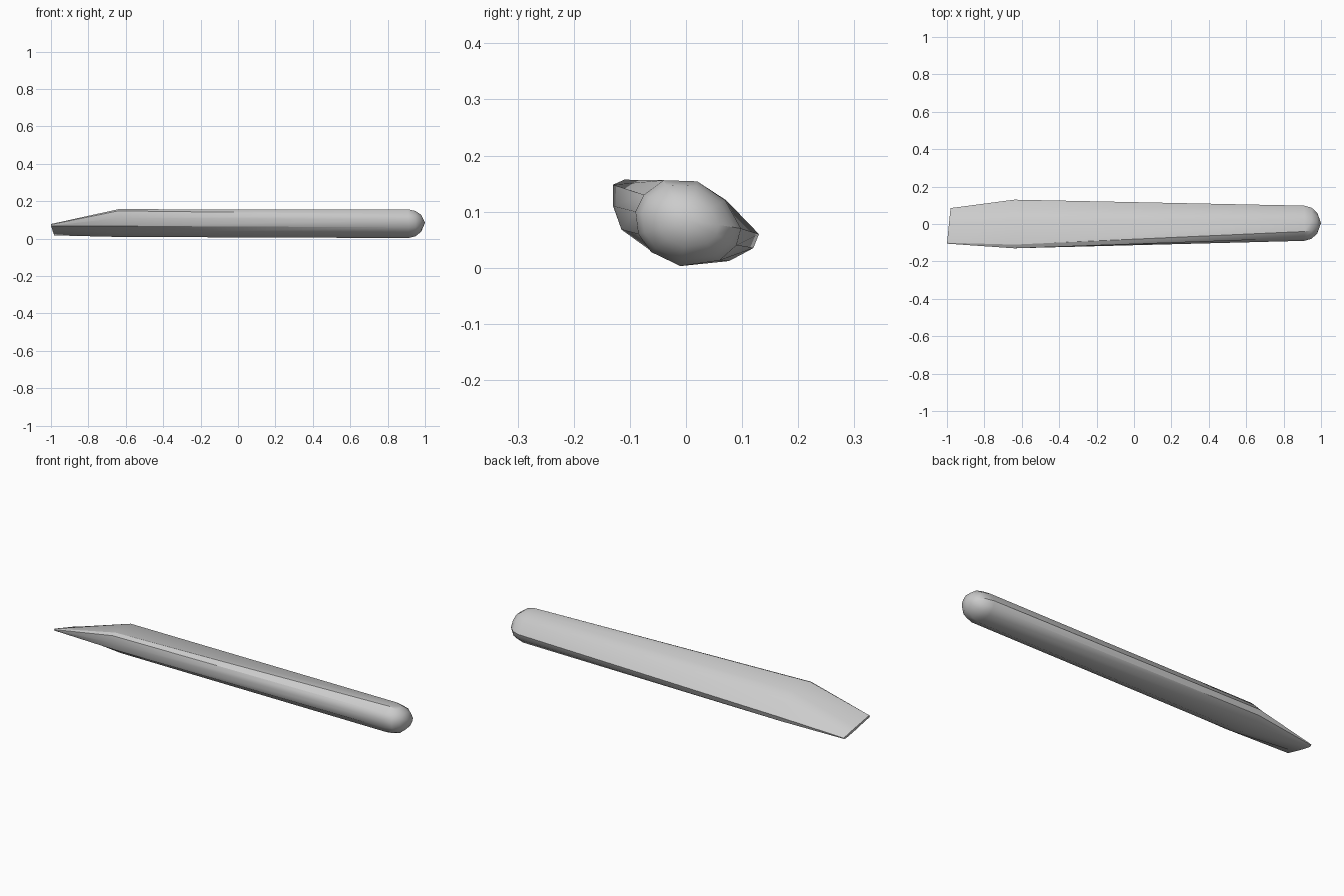
import bpy, bmesh, math

cube = bpy.data.objects.get("Cube")
if cube:
    bpy.data.objects.remove(cube, do_unlink=True)

stone = bpy.data.materials.new("plain_grey")
stone.use_nodes = True
stone.diffuse_color = (0.6, 0.6, 0.6, 1)
stone.node_tree.nodes["Principled BSDF"].inputs["Base Color"].default_value = (0.6, 0.6, 0.6, 1)

# Cross-sections (y, z), all running the same way round
TIP = [(-.105, .075), (-.10, .078), (0, .05), (.05, .036), (.085, .024), (.085, .02),
       (.07, .017), (0, .036), (-.05, .052), (-.10, .067), (-.105, .07)]
SHOULDER = [(-.13, .148), (-.11, .157), (.02, .154), (.072, .12), (.13, .06), (.12, .035),
            (.077, .012), (-.01, .009), (-.065, .032), (-.115, .068), (-.13, .11)]
BUTT = [(-.075, .13), (-.04, .156), (.02, .154), (.07, .12), (.098, .07), (.09, .04),
        (.06, .013), (-.01, .003), (-.062, .028), (-.085, .06), (-.09, .10)]
CENTRE = (.005, .085)


def shrink(section, s):
    return [(CENTRE[0] + (y - CENTRE[0]) * s, CENTRE[1] + (z - CENTRE[1]) * s) for y, z in section]


bm = bmesh.new()


def ring(x, section, skew=0):
    return [bm.verts.new((x + skew * (y + .105), y, z)) for y, z in section]


# Blade tip, shoulder, tapering shaft and rounded butt
rings = [ring(-1, TIP, .1), ring(-.64, SHOULDER), ring(.91, BUTT),
         ring(.95, shrink(BUTT, .88)), ring(.98, shrink(BUTT, .58))]
n = len(TIP)
for a, b in zip(rings, rings[1:]):
    for i in range(n):
        j = (i + 1) % n
        bm.faces.new((a[i], a[j], b[j], b[i]))
bm.faces.new(rings[0])
apex = bm.verts.new((1, *CENTRE))
for i in range(n):
    bm.faces.new((rings[-1][i], rings[-1][(i + 1) % n], apex))
bmesh.ops.recalc_face_normals(bm, faces=bm.faces)

mesh = bpy.data.meshes.new("chisel_stick")
bm.to_mesh(mesh)
bm.free()
mesh.materials.append(stone)
stick = bpy.data.objects.new("chisel_stick", mesh)
bpy.context.collection.objects.link(stick)
bpy.context.view_layer.objects.active = stick
stick.select_set(True)
bpy.ops.object.shade_smooth_by_angle(angle=math.radians(32))
